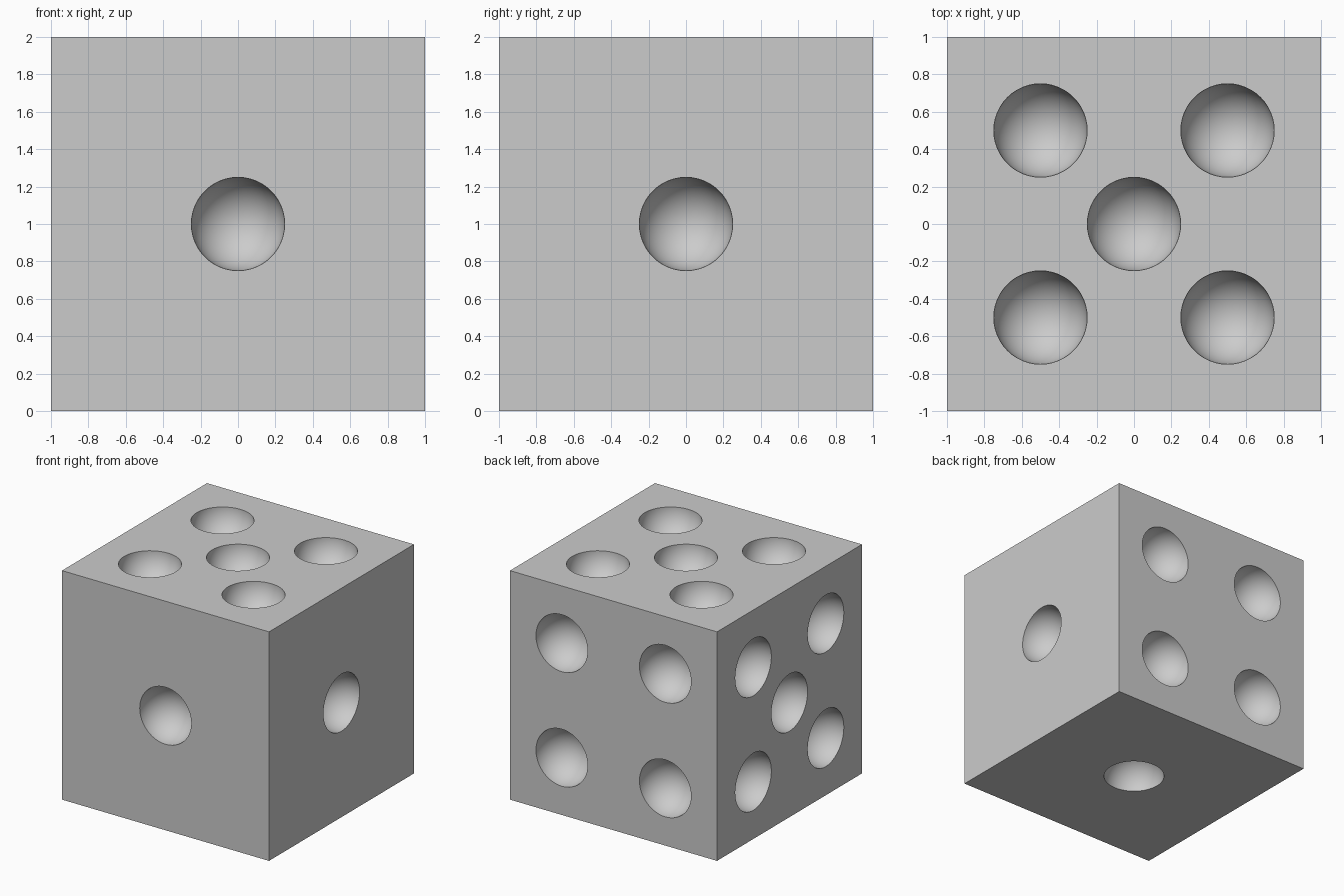
import bpy
import math
from mathutils import Vector

cube = bpy.data.objects.get("Cube")
if cube:
    bpy.data.objects.remove(cube, do_unlink=True)

SIZE, RADIUS, OFFSET = 2, 0.25, 0.5
CENTRE = Vector((0, 0, SIZE / 2))

# One plain grey for the whole die
grey = bpy.data.materials.new("light_grey")
grey.use_nodes = True
colour = (0.6, 0.6, 0.6, 1)
grey.diffuse_color = colour
grey.node_tree.nodes["Principled BSDF"].inputs["Base Color"].default_value = colour

# Pip layouts
ONE = [(0, 0)]
FOUR = [(u, v) for u in (-OFFSET, OFFSET) for v in (-OFFSET, OFFSET)]
FIVE = ONE + FOUR

# Outward direction of each face and its pips
FACES = [
    ((0, -1, 0), ONE),    # front
    ((1, 0, 0), ONE),     # left
    ((0, 0, -1), ONE),    # bottom
    ((0, 1, 0), FOUR),    # back
    ((-1, 0, 0), FIVE),   # right
    ((0, 0, 1), FIVE),    # top
]

# Body
bpy.ops.mesh.primitive_cube_add(size=SIZE, location=CENTRE)
body = bpy.context.object
body.name = "die_body"
body.data.materials.append(grey)

# Balls centred on the faces, poles along each face's direction
cutters = []
for direction, pips in FACES:
    turn = Vector(direction).to_track_quat("Z", "Y")
    for u, v in pips:
        spot = CENTRE + turn @ Vector((u, v, SIZE / 2))
        bpy.ops.mesh.primitive_uv_sphere_add(
            segments=48, ring_count=25, radius=RADIUS,
            location=spot, rotation=turn.to_euler())
        ball = bpy.context.object
        ball.data.materials.append(grey)
        cutters.append(ball)

# Join the balls into one cutter
bpy.ops.object.select_all(action="DESELECT")
for ball in cutters:
    ball.select_set(True)
bpy.context.view_layer.objects.active = cutters[0]
bpy.ops.object.join()
cutter = bpy.context.object
cutter.name = "pip_cutter"

# Hollow the pips out of the body
cut = body.modifiers.new("pips", "BOOLEAN")
cut.operation = "DIFFERENCE"
cut.solver = "EXACT"
cut.object = cutter
bpy.ops.object.select_all(action="DESELECT")
body.select_set(True)
bpy.context.view_layer.objects.active = body
bpy.ops.object.modifier_apply(modifier=cut.name)
bpy.data.objects.remove(cutter, do_unlink=True)

# Round hollows, crisp rims and corners
bpy.ops.object.shade_smooth_by_angle(angle=math.radians(30))
